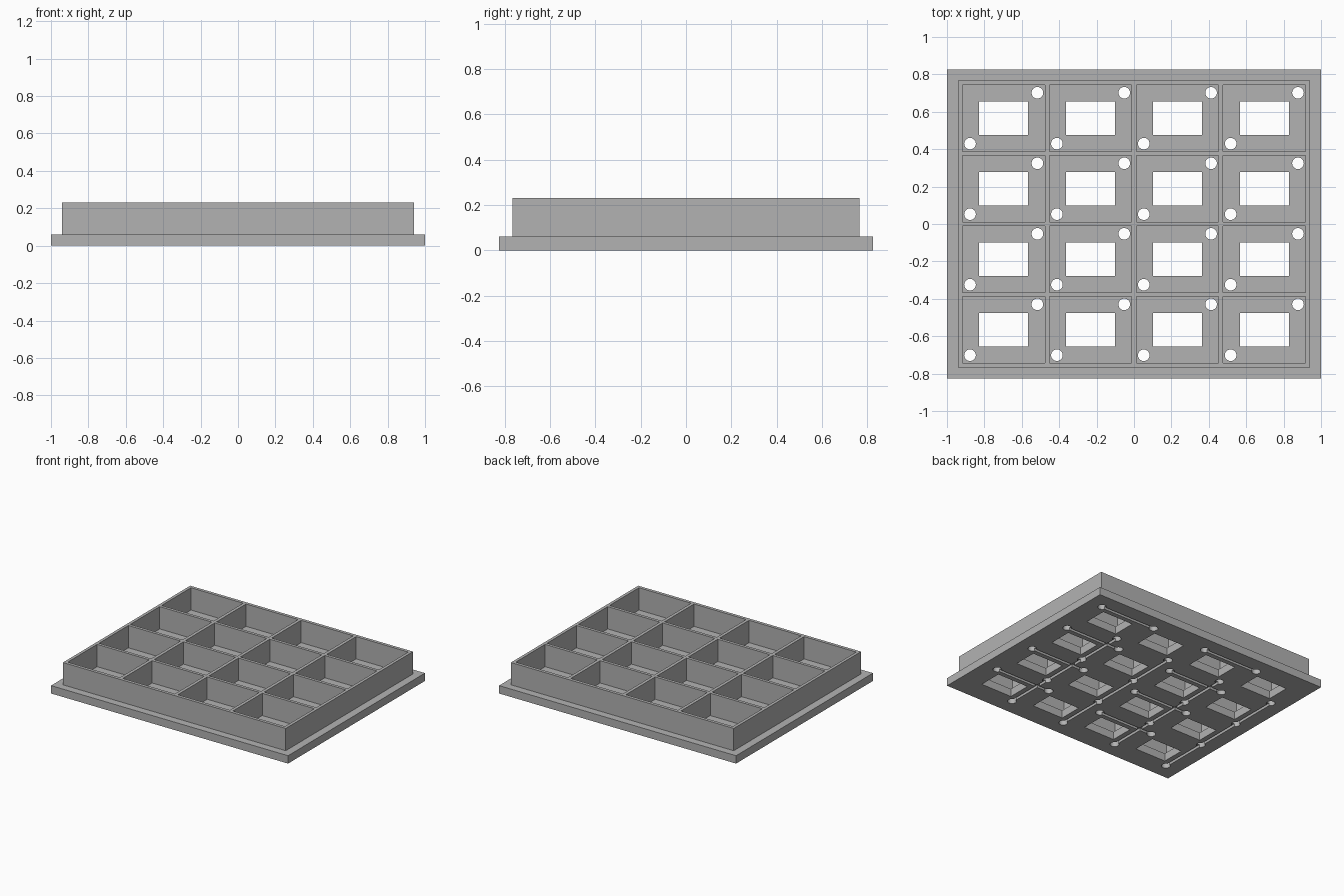
import bpy, bmesh
from mathutils import Matrix, Vector

if "Cube" in bpy.data.objects:
    bpy.data.objects.remove(bpy.data.objects["Cube"], do_unlink=True)

# Main sizes
BASE_TOP, TOP = 0.06, 0.23
PITCH_X, PITCH_Y = 0.4645, 0.377
HOLE_DX, HOLE_DY, HOLE_R = 0.18, 0.136, 0.031
GROOVE_W, GROOVE_D = 0.022, 0.02
COLS = [(i - 1.5) * PITCH_X for i in range(4)]
ROWS = [(j - 1.5) * PITCH_Y for j in range(4)]
CELLS = [(x, y) for x in COLS for y in ROWS]

grey = bpy.data.materials.new("plain grey")
grey.use_nodes = True
colour = (0.448, 0.448, 0.448, 1)
grey.diffuse_color = colour
grey.node_tree.nodes["Principled BSDF"].inputs["Base Color"].default_value = colour


def add_box(bm, x, y, width, depth, z0, z1):
    place = Matrix.Translation((x, y, (z0 + z1) / 2))
    size = Matrix.Diagonal((width, depth, z1 - z0, 1))
    bmesh.ops.create_cube(bm, size=1, matrix=place @ size)


def add_cylinder(bm, x, y, radius, z0, z1):
    bmesh.ops.create_cone(bm, cap_ends=True, segments=32, radius1=radius, radius2=radius,
                          depth=z1 - z0, matrix=Matrix.Translation((x, y, (z0 + z1) / 2)))


def make_object(name, bm):
    mesh = bpy.data.meshes.new(name)
    bm.to_mesh(mesh)
    bm.free()
    mesh.materials.append(grey)
    obj = bpy.data.objects.new(name, mesh)
    bpy.context.collection.objects.link(obj)
    return obj


def cut(obj, bm):
    """Subtract the shapes in bm from obj and discard the cutter."""
    cutter = make_object("cutter", bm)
    cutter.hide_render = True
    mod = obj.modifiers.new("cut", "BOOLEAN")
    mod.operation, mod.solver, mod.object = "DIFFERENCE", "EXACT", cutter
    graph = bpy.context.evaluated_depsgraph_get()
    result = bpy.data.meshes.new_from_object(obj.evaluated_get(graph))
    obj.modifiers.clear()
    obj.data = result
    bpy.data.objects.remove(cutter, do_unlink=True)


# Base plate
bm = bmesh.new()
add_box(bm, 0, 0, 2, 1.65, 0, BASE_TOP)
base_plate = make_object("base_plate", bm)

# Window and two pin holes through the floor of every cell
bm = bmesh.new()
for x, y in CELLS:
    add_box(bm, x, y, 0.262, 0.178, -0.1, 0.1)
    for side in (-1, 1):
        add_cylinder(bm, x + side * HOLE_DX, y + side * HOLE_DY, HOLE_R, -0.1, 0.1)
cut(base_plate, bm)

# Long wire grooves on the underside, one per column
bm = bmesh.new()
for x in COLS:
    add_box(bm, x - HOLE_DX, -HOLE_DY, GROOVE_W, 3 * PITCH_Y, -0.1, GROOVE_D)
cut(base_plate, bm)

# Short wire grooves joining neighbouring columns in pairs
bm = bmesh.new()
for y in ROWS:
    for pair in (-1, 1):
        add_box(bm, pair * PITCH_X + HOLE_DX, y + HOLE_DY, PITCH_X, GROOVE_W, -0.1, GROOVE_D)
cut(base_plate, bm)

# Wall grid with sixteen open pockets
bm = bmesh.new()
add_box(bm, 0, 0, 1.88, 1.534, BASE_TOP, TOP)
wall_grid = make_object("wall_grid", bm)
bm = bmesh.new()
for x, y in CELLS:
    add_box(bm, x, y, 0.44, 0.354, 0, 0.3)
cut(wall_grid, bm)

# Drop the hidden faces where the grid meets the plate
bm = bmesh.new()
bm.from_mesh(wall_grid.data)
bm.normal_update()
hidden = [f for f in bm.faces if f.normal.dot(Vector((0, 0, -1))) > 0.9]
bmesh.ops.delete(bm, geom=hidden, context="FACES")
bm.to_mesh(wall_grid.data)
bm.free()

# Smooth round holes, sharp everywhere else
for obj in (base_plate, wall_grid):
    bpy.ops.object.select_all(action="DESELECT")
    obj.select_set(True)
    bpy.context.view_layer.objects.active = obj
    bpy.ops.object.shade_smooth_by_angle(angle=0.5)
